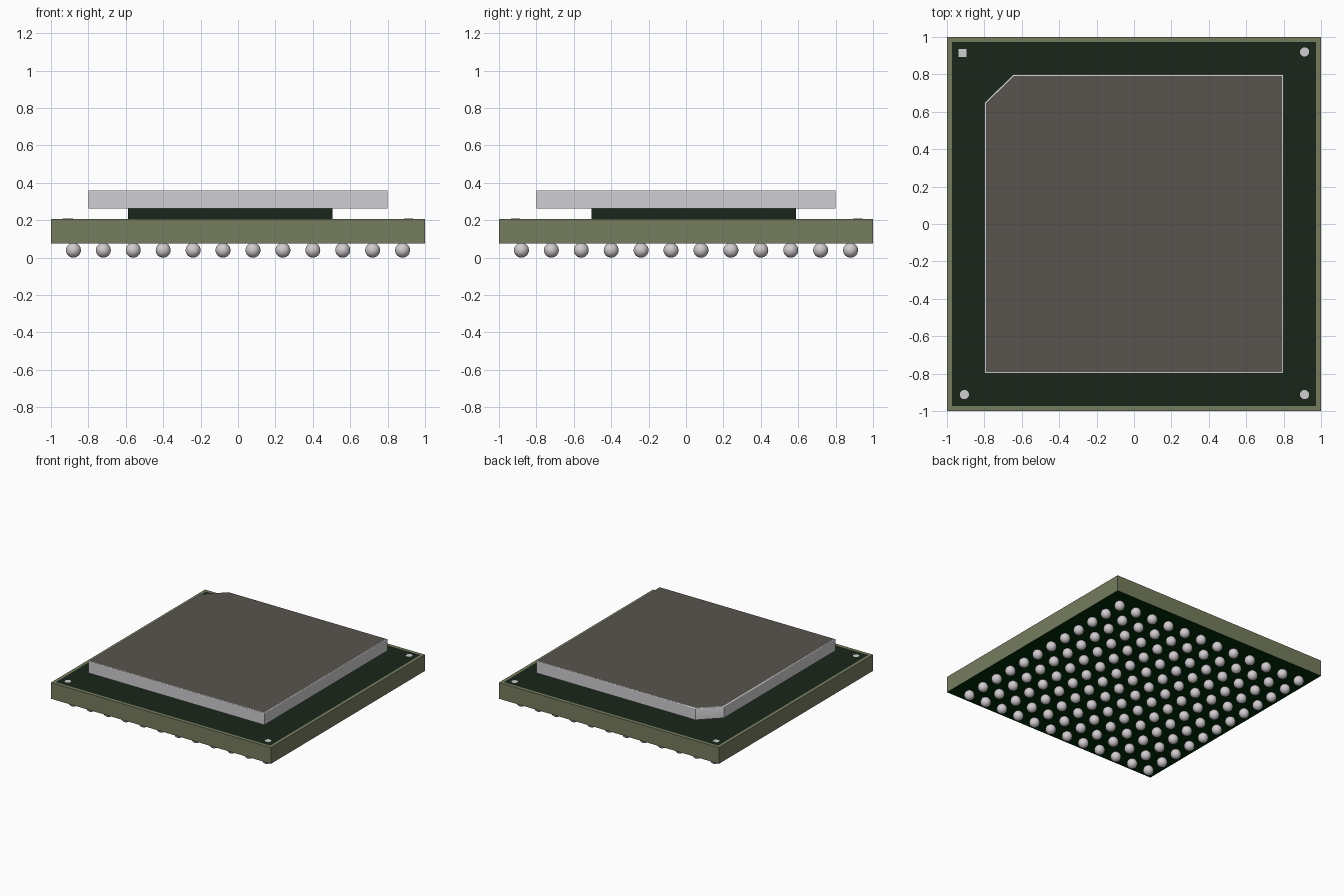
import bpy, bmesh, math

if "Cube" in bpy.data.objects:
    bpy.data.objects.remove(bpy.data.objects["Cube"])


def material(name, rgb):
    def lin(c):
        c /= 255
        return c / 12.92 if c <= 0.04045 else ((c + 0.055) / 1.055) ** 2.4
    m = bpy.data.materials.new(name)
    m.diffuse_color = (*[lin(c) for c in rgb], 1)
    m.use_nodes = True
    m.node_tree.nodes["Principled BSDF"].inputs["Base Color"].default_value = m.diffuse_color
    return m


OLIVE = material("olive substrate", (118, 125, 94))
MASK = material("dark green mask", (25, 38, 27))
UNDER = material("deep green underside", (0, 42, 6))
METAL = material("light metal", (207, 207, 209))
SOLDER = material("solder grey", (209, 203, 207))
LID = material("warm grey lid", (89, 84, 79))


def finish(name, bm, mats):
    me = bpy.data.meshes.new(name)
    bm.normal_update()
    bm.to_mesh(me)
    bm.free()
    for m in mats:
        me.materials.append(m)
    ob = bpy.data.objects.new(name, me)
    bpy.context.collection.objects.link(ob)
    return ob


def prism(outline, z0, z1):
    """Extrude a counter-clockwise outline; return the mesh and its top face."""
    bm = bmesh.new()
    low = [bm.verts.new((x, y, z0)) for x, y in outline]
    high = [bm.verts.new((x, y, z1)) for x, y in outline]
    n = len(outline)
    bm.faces.new(low[::-1])
    top = bm.faces.new(high)
    for i in range(n):
        j = (i + 1) % n
        bm.faces.new((low[i], low[j], high[j], high[i]))
    bm.normal_update()
    return bm, top


def inset(bm, face, width, rise=0.0):
    bmesh.ops.inset_region(bm, faces=[face], thickness=width, depth=0,
                           use_even_offset=True)
    for v in face.verts:
        v.co.z += rise


def rect(x0, x1, y0, y1):
    return [(x0, y0), (x1, y0), (x1, y1), (x0, y1)]


def disc(x, y, r, n=24):
    return [(x + r * math.cos(2 * math.pi * i / n),
             y + r * math.sin(2 * math.pi * i / n)) for i in range(n)]


# Substrate board: olive rim and sides, dark green top panel, deep green underside
bm, top = prism(rect(-1, 1, -1, 1), 0.075, 0.208)
inset(bm, top, 0.026)
top.material_index = 1
for f in bm.faces:
    if f.normal.z < -0.5:
        f.material_index = 2
finish("substrate_board", bm, [OLIVE, MASK, UNDER])

# Die block between board and lid
bm, _ = prism(rect(-0.588, 0.505, -0.505, 0.588), 0.206, 0.266)
finish("die_block", bm, [MASK])

# Heat spreader lid with one cut corner and a softly rounded metal rim
lid = [(-0.8, -0.8), (0.8, -0.8), (0.8, 0.8), (-0.645, 0.8), (-0.8, 0.648)]
bm, top = prism(lid, 0.264, 0.354)
for width, rise in [(0.001, 0.003), (0.002, 0.002), (0.003, 0.001), (0.002, 0)]:
    inset(bm, top, width, rise)
top.material_index = 1
bm.normal_update()
for f in bm.faces:
    f.smooth = f.calc_area() < 0.02
for e in bm.edges:
    e.smooth = e.calc_face_angle(0) < math.radians(35)
finish("heat_spreader", bm, [METAL, LID])

# Corner marks: a square for the first pin, discs elsewhere
bm, _ = prism(rect(-0.937, -0.895, 0.894, 0.936), 0.206, 0.2087)
finish("pin_one_mark", bm, [METAL])
for i, (x, y) in enumerate([(0.912, 0.92), (-0.907, -0.912), (0.912, -0.912)]):
    bm, _ = prism(disc(x, y, 0.0245), 0.206, 0.2087)
    finish(f"corner_mark_{i + 1}", bm, [METAL])

# Solder ball grid
bm = bmesh.new()
bmesh.ops.create_uvsphere(bm, u_segments=24, v_segments=14, radius=0.04)
ball = bpy.data.meshes.new("solder_ball")
for f in bm.faces:
    f.smooth = True
bm.to_mesh(ball)
bm.free()
ball.materials.append(SOLDER)
for row in range(12):
    for col in range(12):
        ob = bpy.data.objects.new(f"solder_ball_{row}_{col}", ball)
        ob.location = (-0.88 + 0.16 * col, -0.88 + 0.16 * row, 0.04)
        bpy.context.collection.objects.link(ob)
